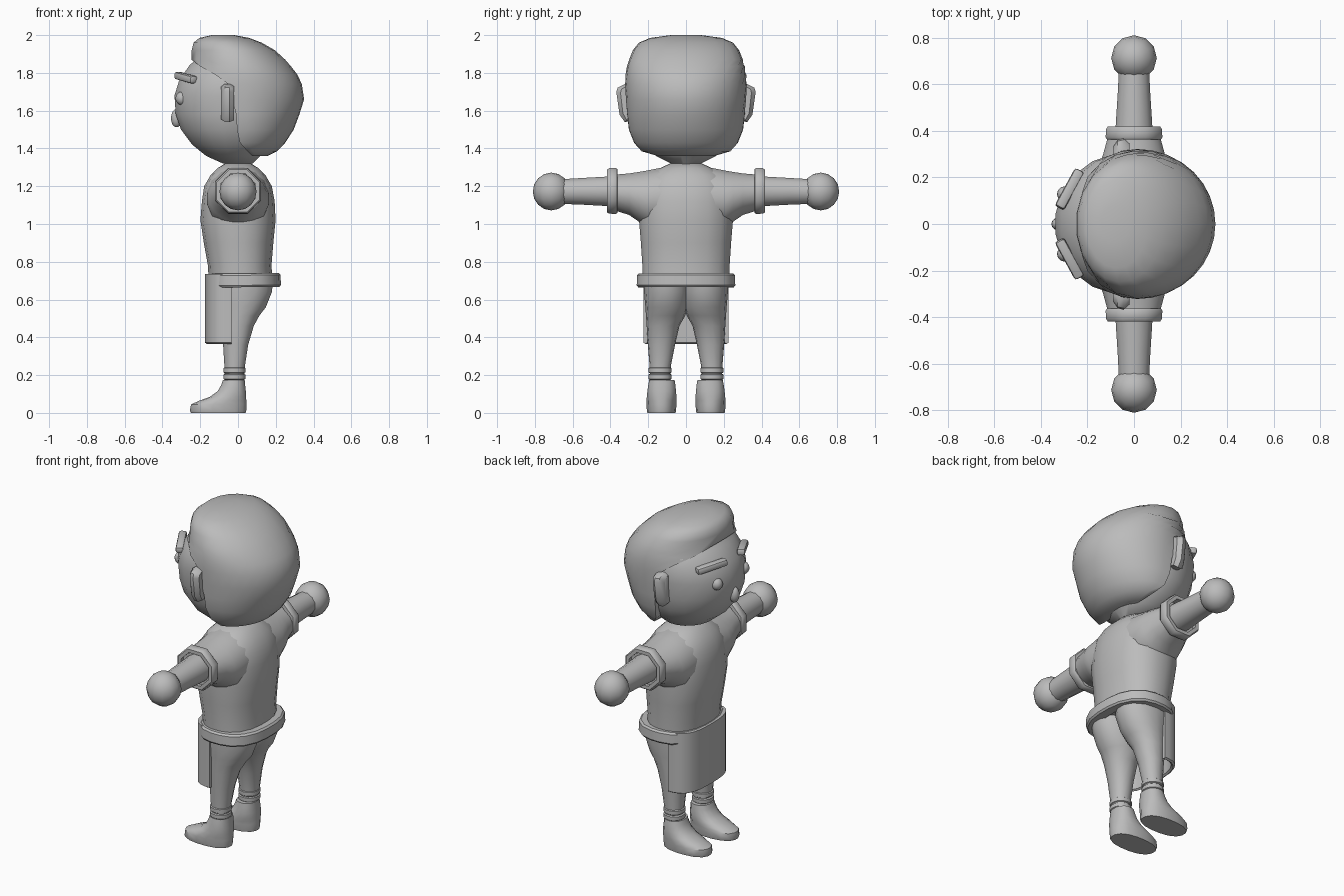
import bpy, bmesh, math
from mathutils import Vector, Matrix

if "Cube" in bpy.data.objects:
    bpy.data.objects.remove(bpy.data.objects["Cube"])

grey = bpy.data.materials.new("plain grey")
grey.diffuse_color = (0.5, 0.5, 0.5, 1)
grey.use_nodes = True
grey.node_tree.nodes["Principled BSDF"].inputs["Base Color"].default_value = grey.diffuse_color


def finish(name, bm, mirror=False, angle=40):
    """Turn a bmesh into a smooth shaded object, optionally mirrored left to right."""
    bmesh.ops.recalc_face_normals(bm, faces=bm.faces)
    me = bpy.data.meshes.new(name)
    bm.to_mesh(me)
    bm.free()
    me.materials.append(grey)
    ob = bpy.data.objects.new(name, me)
    bpy.context.collection.objects.link(ob)
    bpy.ops.object.select_all(action='DESELECT')
    ob.select_set(True)
    bpy.context.view_layer.objects.active = ob
    bpy.ops.object.shade_smooth_by_angle(angle=math.radians(angle))
    if mirror:
        ob.modifiers.new("mirror", 'MIRROR').use_axis = (False, True, False)
    return ob


def skin(bm, loops, closed=False):
    """Bridge point loops into a solid with end caps (or a closed tube)."""
    rows = [[bm.verts.new(p) for p in loop] for loop in loops]
    n = len(rows[0])
    pairs = list(zip(rows, rows[1:])) + ([(rows[-1], rows[0])] if closed else [])
    for a, b in pairs:
        for i in range(n):
            j = (i + 1) % n
            bm.faces.new((a[i], a[j], b[j], b[i]))
    if not closed:
        bm.faces.new(rows[0])
        bm.faces.new(rows[-1])


def oval(x0, x1, y0, y1, n, power=2.0):
    """Rounded cross-section filling the given box."""
    pts = []
    for i in range(n):
        t = math.tau * (i + 0.5) / n
        c, s = math.cos(t), math.sin(t)
        k = (abs(c) ** power + abs(s) ** power) ** (-1 / power)
        pts.append(((x0 + x1) / 2 + (x1 - x0) / 2 * c * k,
                    (y0 + y1) / 2 + (y1 - y0) / 2 * s * k))
    return pts


def loft_up(name, rings, n=16, power=2.0, mirror=False):
    """Rings are (z, x0, x1, y0, y1)."""
    bm = bmesh.new()
    skin(bm, [[(x, y, z) for x, y in oval(*box, n, power)] for z, *box in rings])
    return finish(name, bm, mirror)


def loft_side(name, rings, n=8):
    """Rings are (y, half width in x, z0, z1), mirrored to both arms."""
    bm = bmesh.new()
    skin(bm, [[(x, y, z) for x, z in oval(-w, w, z0, z1, n)] for y, w, z0, z1 in rings])
    return finish(name, bm, True)


def ball(name, centre, radii, mirror=False, u=12, v=8):
    bm = bmesh.new()
    bmesh.ops.create_uvsphere(bm, u_segments=u, v_segments=v, radius=1)
    bmesh.ops.transform(bm, matrix=Matrix.Translation(centre) @ Matrix.Diagonal((*radii, 1)),
                        verts=bm.verts)
    return finish(name, bm, mirror, 60)


# Face and neck
loft_up("face", [(z, a, b, -w, w) for z, a, b, w in (
    (1.32, -.08, .08, .08), (1.36, -.17, .12, .16), (1.42, -.245, .18, .23),
    (1.50, -.305, .22, .275), (1.58, -.333, .25, .293), (1.68, -.34, .25, .302),
    (1.76, -.315, .24, .302), (1.84, -.26, .2, .27), (1.91, -.18, .15, .2))], 20)
loft_up("neck", [(1.26, -.08, .08, -.08, .08), (1.36, -.07, .07, -.07, .07)], 12)

# Hair: each level is an arc around the back that ends at the hairline
hair = bmesh.new()
levels = []
for z, back, line, front, w in (
        (1.36, .155, .075, -.15, .17), (1.385, .205, .05, -.18, .24),
        (1.43, .25, .01, -.23, .275), (1.50, .295, -.005, -.27, .303),
        (1.58, .325, -.01, -.3, .312), (1.66, .35, -.03, -.3, .318),
        (1.74, .338, -.05, -.3, .322), (1.79, .315, -.12, -.29, .32),
        (1.835, .28, -.2, -.265, .313), (1.87, .25, -.247, -.25, .302),
        (1.92, .195, -.245, -.248, .282), (1.96, .125, -.235, -.238, .25),
        (1.985, .06, -.205, -.208, .19), (2.0, -.02, -.14, -.142, .08)):
    cx, rx = (back + front) / 2, (back - front) / 2
    end = math.acos((line - cx) / rx)
    levels.append([(cx + rx * math.cos(t), w * math.sin(t), z)
                   for t in (end * (2 * i / 18 - 1) for i in range(19))])
skin(hair, levels)
finish("hair", hair, angle=60)

# Face features
ball("eyes", (-.297, .128, 1.665), (.034, .034, .036), True)
ball("nose", (-.325, 0, 1.56), (.03, .028, .048))

brow = bmesh.new()
bmesh.ops.create_cube(brow, size=1, matrix=Matrix.Diagonal((.045, .185, .04, 1)))
bmesh.ops.bevel(brow, geom=brow.edges[:], offset=.012, segments=2, affect='EDGES', profile=.5)
along = Vector((.09, .165, -.025)).normalized()
out = along.cross(Vector((0, 0, 1))).normalized()
turn = Matrix((out, along, out.cross(along))).transposed().to_4x4()
bmesh.ops.transform(brow, matrix=Matrix.Translation((-.277, .15, 1.775)) @ turn, verts=brow.verts)
finish("eyebrows", brow, True)

# Ears: bevelled wedge, widest near the top
ear = bmesh.new()
outline = [(.28, 1.55), (.325, 1.54), (.352, 1.58), (.369, 1.70), (.362, 1.722), (.32, 1.742), (.28, 1.735)]
skin(ear, [[(x, .28 + (y - .28) * k, 1.64 + (z - 1.64) * s) for y, z in outline]
           for x, k, s in ((-.09, .6, .85), (-.07, .92, 1), (-.045, 1, 1), (-.02, .75, .9))])
finish("ears", ear, True)

# Shirt body, sleeves and rolled cuffs
loft_up("shirt", [(z, a, b, -w, w) for z, a, b, w in (
    (.68, -.155, .185, .23), (.78, -.16, .178, .232), (.90, -.182, .188, .24),
    (1.02, -.2, .2, .25), (1.12, -.192, .195, .25), (1.20, -.18, .18, .24),
    (1.26, -.145, .145, .2), (1.295, -.11, .11, .14), (1.32, -.07, .07, .085))], 20, 2.4)
loft_side("sleeves", [(.0, .17, .97, 1.305), (.1, .17, .97, 1.308), (.2, .165, .975, 1.287),
                      (.25, .155, 1.01, 1.278), (.30, .135, 1.045, 1.27), (.39, .11, 1.075, 1.262)], 16)
cuff = bmesh.new()
skin(cuff, [[(x, y, z) for x, z in oval(-r, r, 1.175 - r, 1.175 + r, 8)] for y, r in (
    (.362, .105), (.364, .126), (.372, .132), (.408, .13), (.418, .122), (.418, .1))], True)
finish("sleeve_cuffs", cuff, True)

# Arms and round hands
loft_side("arms", [(.34, .085, 1.09, 1.26), (.43, .081, 1.093, 1.253),
                   (.55, .073, 1.1, 1.246), (.68, .066, 1.105, 1.238)], 12)
ball("hands", (0, .713, 1.172), (.098, .098, .1), True, 12, 8)

# Shirt hem band
hem = bmesh.new()
skin(hem, [[(x, y, z + .01 * x) for x, y in oval(-.172 + d, .228 - d, -.262 + d, .262 - d, 20, 2.5)]
           for z, d in ((.665, .06), (.665, .008), (.675, 0), (.728, .002), (.738, .012), (.738, .06))], True)
finish("shirt_hem", hem)

# Apron: a curved sheet wrapped round the front
apron = bmesh.new()
strips = []
for i in range(15):
    t = math.pi * i / 14
    c, s = math.cos(t), math.sin(t)
    k = (abs(c) ** 3 + abs(s) ** 3) ** (-1 / 3)
    strips.append([(-.035 - (.14 - d) * s * k, (.225 - d) * c * k, z)
                   for d, z in ((0, .372), (0, .665), (0, .735), (.02, .735), (.02, .665), (.02, .372), (.01, .365))])
skin(apron, strips)
finish("apron", apron)

# Trouser legs with ankle bands
loft_up("trousers", [(.69, -.14, .188, -.02, .222), (.64, -.14, .182, -.02, .222),
                     (.56, -.12, .15, -.01, .215), (.515, -.105, .115, .004, .212),
                     (.46, -.095, .085, .035, .208), (.36, -.08, .055, .058, .202),
                     (.25, -.073, .038, .08, .193), (.15, -.068, .03, .083, .19)], 14, 2.2, True)
for label, z in (("upper_ankle_bands", .225), ("lower_ankle_bands", .19)):
    loft_up(label, [(z + h, -.078 + d, .04 - d, .076 + d, .198 - d)
                    for h, d in ((-.016, .008), (-.01, 0), (.012, 0), (.018, .008))], 14, 2.2, True)

# Shoes with low toes
loft_up("shoes", [(0, -.25, .042, .055, .205), (.012, -.256, .045, .052, .208), (.045, -.25, .046, .05, .21),
                  (.065, -.205, .045, .05, .21), (.085, -.15, .044, .05, .208), (.115, -.108, .042, .052, .205),
                  (.15, -.088, .038, .056, .2), (.175, -.08, .036, .06, .195)], 16, 2.4, True)
